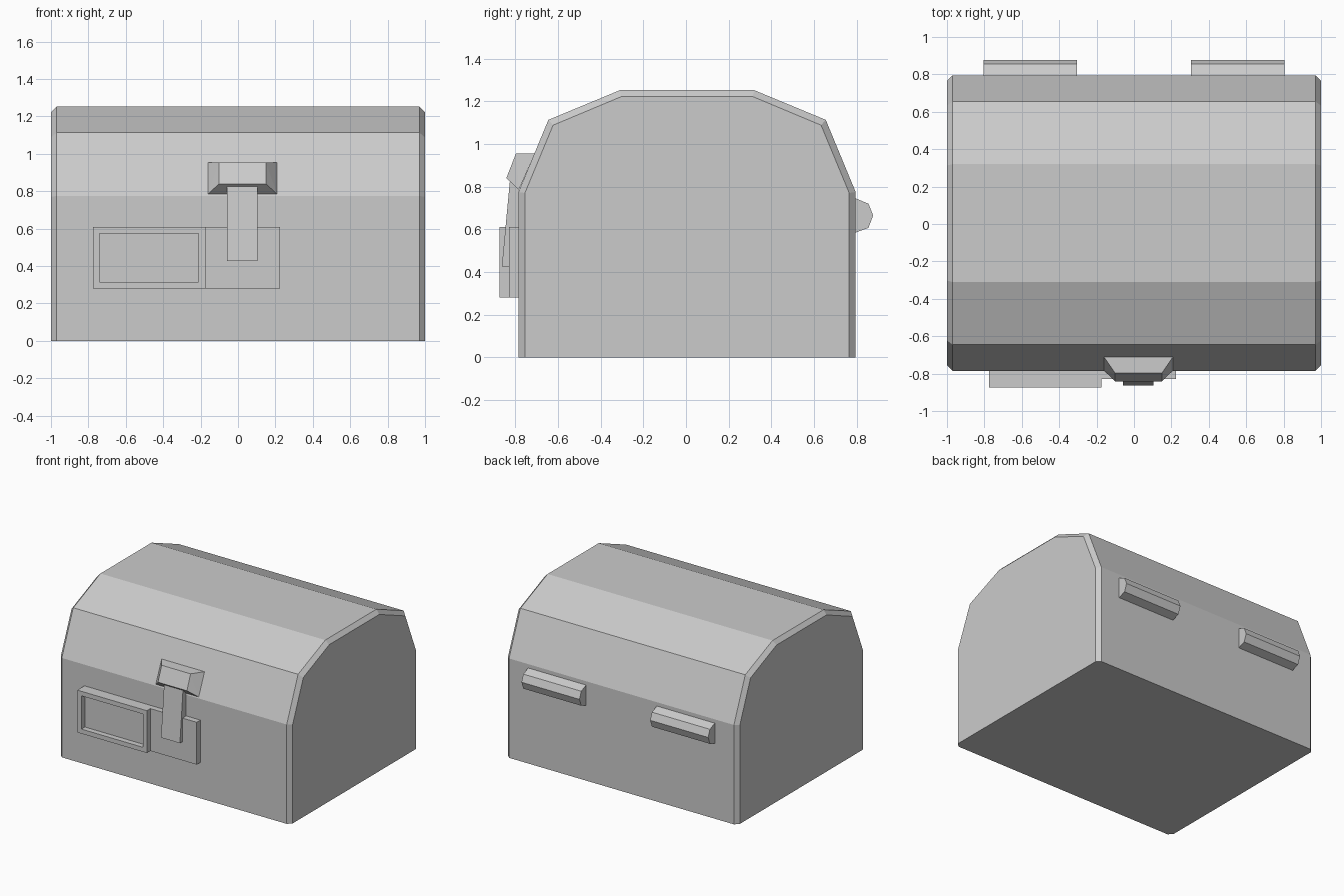
import bpy, bmesh
from mathutils import Vector

if "Cube" in bpy.data.objects:
    bpy.data.objects.remove(bpy.data.objects["Cube"])


def finish(name, bm):
    bmesh.ops.recalc_face_normals(bm, faces=bm.faces)
    mesh = bpy.data.meshes.new(name)
    bm.to_mesh(mesh)
    bm.free()
    obj = bpy.data.objects.new(name, mesh)
    bpy.context.collection.objects.link(obj)
    return obj


def loft(name, sections):
    """Skin closed (y, z) outlines placed at successive x positions."""
    bm = bmesh.new()
    rings = [[bm.verts.new((x, y, z)) for y, z in pts] for x, pts in sections]
    n = len(rings[0])
    for a, b in zip(rings, rings[1:]):
        for i in range(n):
            j = (i + 1) % n
            bm.faces.new((a[i], a[j], b[j], b[i]))
    bm.faces.new(rings[0])
    bm.faces.new(rings[-1])
    return finish(name, bm)


def box_bm(x0, x1, y0, y1, z0, z1):
    bm = bmesh.new()
    bmesh.ops.create_cube(bm, size=1)
    for v in bm.verts:
        v.co = Vector((x0 + (v.co.x + .5) * (x1 - x0),
                       y0 + (v.co.y + .5) * (y1 - y0),
                       z0 + (v.co.z + .5) * (z1 - z0)))
    return bm


CY = 0.005     # centre of the body in y
SEAM = 0.665   # lid / base split
WALL = -0.785  # front wall


def chest_part(name, outer_half, inner_half):
    """Mirror half outlines in y and loft with chamfered ends."""
    def ring(half):
        return [(CY - y, z) for y, z in half] + [(CY + y, z) for y, z in reversed(half)]
    o, i = ring(outer_half), ring(inner_half)
    return loft(name, [(-1, i), (-.97, o), (.97, o), (1, i)])


# Chest base and domed lid
chest_part("base", [(.79, 0), (.79, SEAM)], [(.76, 0), (.76, SEAM)])
chest_part("lid",
           [(.79, SEAM), (.79, .775), (.65, 1.113), (.315, 1.252)],
           [(.76, SEAM), (.76, .77), (.628, 1.088), (.308, 1.222)])

# Back hinges
hinge = [(.78, .745), (.795, .745), (.855, .72), (.877, .665),
         (.855, .607), (.795, .585), (.78, .585)]
for side, x0 in (("left", -.805), ("right", .305)):
    loft("hinge_" + side, [(x0, hinge), (x0 + .5, hinge)])

# Label frame with recessed panel
bm = box_bm(-.775, -.175, -.873, WALL, .28, .61)
bm.normal_update()
front = min(bm.faces, key=lambda f: f.calc_center_median().y)
bmesh.ops.inset_region(bm, faces=[front], thickness=.05)
panel = bmesh.ops.extrude_discrete_faces(bm, faces=[front])["faces"][0]
bmesh.ops.translate(bm, verts=panel.verts, vec=(0, .043, 0))
finish("label_frame", bm)

# Lock plate beside the frame
finish("lock_plate", box_bm(-.175, .225, -.83, WALL, .28, .61))

# Sloping latch strap
strap = [(WALL, .427), (-.863, .427), (-.825, .83), (WALL, .83)]
loft("latch_strap", [(-.06, strap), (.103, strap)])

# Tapered latch mount on the lid
bm = bmesh.new()
for half, pts in ((.185, ((-.71, .955), (-.783, .785))),
                  (.125, ((-.797, .955), (-.842, .84)))):
    for y, z in pts:
        for s in (-1, 1):
            bm.verts.new((.024 + s * half, y, z))
bmesh.ops.convex_hull(bm, input=bm.verts)
bmesh.ops.dissolve_limit(bm, angle_limit=.02, verts=bm.verts, edges=bm.edges)
finish("latch_mount", bm)
